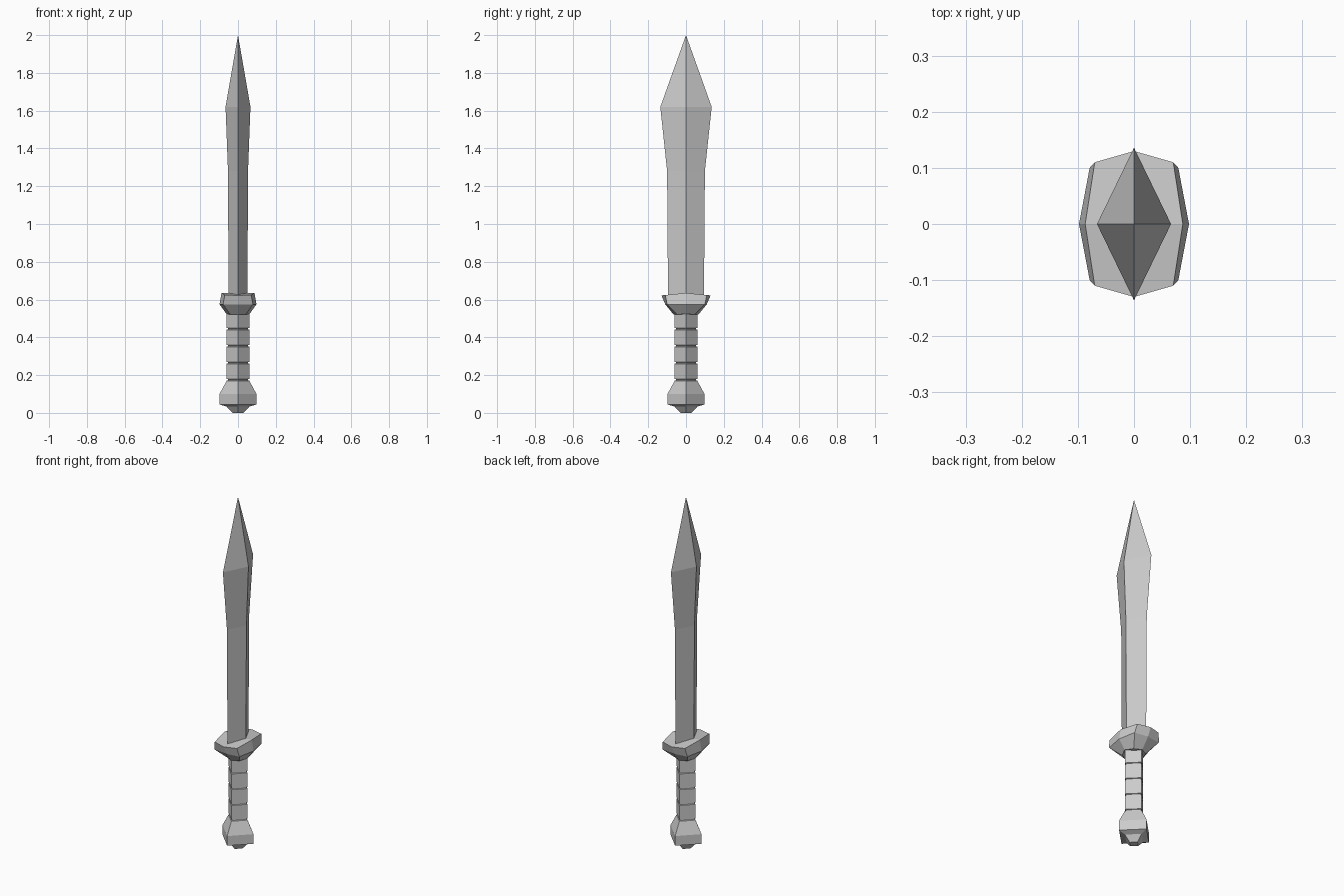
import bpy
import bmesh

cube = bpy.data.objects.get("Cube")
if cube:
    bpy.data.objects.remove(cube)

# Single grey material
steel = bpy.data.materials.new("plain grey")
steel.use_nodes = True
grey = (0.6, 0.6, 0.6, 1)
steel.diffuse_color = grey
steel.node_tree.nodes["Principled BSDF"].inputs["Base Color"].default_value = grey


def diamond(rx, ry, z):
    """Four-cornered ring with its corners on the axes."""
    return [(rx, 0, z), (0, ry, z), (-rx, 0, z), (0, -ry, z)]


def octagon(side, corner, end):
    """Eight-point ring mirrored from one quarter: side (+x), corner, end (+y)."""
    (sx, sz), (cx, cy, cz), (ey, ez) = side, corner, end
    return [(sx, 0, sz), (cx, cy, cz), (0, ey, ez), (-cx, cy, cz),
            (-sx, 0, sz), (-cx, -cy, cz), (0, -ey, ez), (cx, -cy, cz)]


def loft(name, rings, bottom, top):
    """Skin rings from low to high and close both ends with a fan."""
    bm = bmesh.new()
    loops = [[bm.verts.new(p) for p in ring] for ring in rings]
    n = len(loops[0])
    low, high = bm.verts.new((0, 0, bottom)), bm.verts.new((0, 0, top))
    for i in range(n):
        j = (i + 1) % n
        for a, b in zip(loops, loops[1:]):
            bm.faces.new((a[i], a[j], b[j], b[i]))
        bm.faces.new((low, loops[0][j], loops[0][i]))
        bm.faces.new((high, loops[-1][i], loops[-1][j]))
    bmesh.ops.recalc_face_normals(bm, faces=bm.faces)
    mesh = bpy.data.meshes.new(name)
    bm.to_mesh(mesh)
    bm.free()
    mesh.materials.append(steel)
    obj = bpy.data.objects.new(name, mesh)
    bpy.context.collection.objects.link(obj)
    return obj


# Leaf-shaped blade
loft("blade", [diamond(0.05, 0.095, 0.6), diamond(0.053, 0.1, 1.28),
               diamond(0.066, 0.136, 1.62)], 0.6, 2.0)

# Flared guard with a ridged top
loft("guard", [octagon((0.062, 0.525), (0.04, 0.045, 0.52), (0.065, 0.52)),
               octagon((0.098, 0.575), (0.079, 0.1, 0.575), (0.11, 0.575)),
               octagon((0.087, 0.635), (0.07, 0.11, 0.624), (0.13, 0.622))],
     0.52, 0.635)

# Grip with narrow grooves
grip_rings = [diamond(0.06, 0.06, 0.16)]
for z in (0.175, 0.265, 0.355, 0.445):
    for radius, dz in ((0.06, -0.005), (0.054, -0.003),
                       (0.054, 0.003), (0.06, 0.005)):
        grip_rings.append(diamond(radius, radius, z + dz))
grip_rings.append(diamond(0.06, 0.06, 0.53))
loft("grip", grip_rings, 0.16, 0.53)

# Pommel with a stepped underside
pommel_profile = [(0.028, 0), (0.06, 0.033), (0.098, 0.045),
                  (0.098, 0.1), (0.06, 0.17)]
loft("pommel", [diamond(r, r, z) for r, z in pommel_profile], 0, 0.17)
